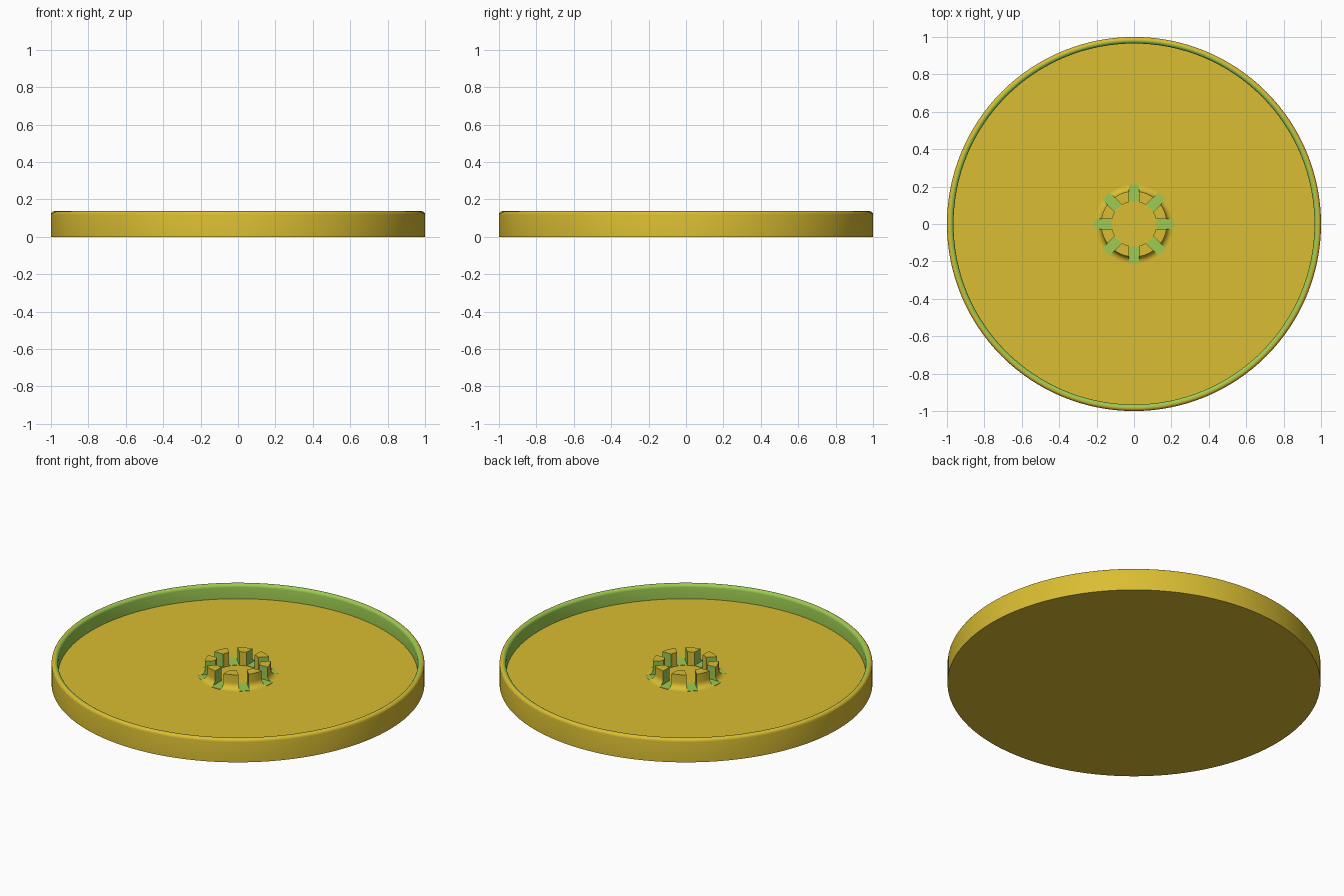
import bpy, bmesh, math

if "Cube" in bpy.data.objects:
    bpy.data.objects.remove(bpy.data.objects["Cube"])

FLOOR, TOP = 0.052, 0.137
R_IN, R_OUT, R_FLARE = 0.12, 0.176, 0.21
NOTCH = 0.055


def material(name, rgb):
    m = bpy.data.materials.new(name)
    m.diffuse_color = (*rgb, 1)
    m.use_nodes = True
    m.node_tree.nodes["Principled BSDF"].inputs["Base Color"].default_value = m.diffuse_color
    return m


MATS = [material("yellow", (0.70, 0.515, 0.032)), material("green", (0.337, 0.597, 0.083))]


def finish(name, bm, rule=None):
    bmesh.ops.remove_doubles(bm, verts=bm.verts[:], dist=1e-5)
    bmesh.ops.recalc_face_normals(bm, faces=bm.faces[:])
    if rule:
        for f in bm.faces:
            f.material_index = rule(f)
    mesh = bpy.data.meshes.new(name)
    bm.to_mesh(mesh)
    bm.free()
    for m in MATS:
        mesh.materials.append(m)
    ob = bpy.data.objects.new(name, mesh)
    bpy.context.collection.objects.link(ob)
    bpy.ops.object.select_all(action='DESELECT')
    ob.select_set(True)
    bpy.context.view_layer.objects.active = ob
    bpy.ops.object.shade_smooth_by_angle(angle=math.radians(32))
    return ob


# Round tray: flat base, low wall with a rounded lip
profile = [(0, 0), (1, 0)]
lip = 0.0175
for i in range(9):
    a = math.pi * i / 8
    profile.append((1 - lip + lip * math.cos(a), TOP - lip + lip * math.sin(a)))
profile += [(1 - 2 * lip, FLOOR), (0, FLOOR)]
bm = bmesh.new()
verts = [bm.verts.new((r, 0, z)) for r, z in profile]
edges = [bm.edges.new(pair) for pair in zip(verts, verts[1:])]
bmesh.ops.spin(bm, geom=verts + edges, cent=(0, 0, 0), axis=(0, 0, 1),
               angle=2 * math.pi, steps=128)


def inner_wall(f):
    c = f.calc_center_median()
    return int(c.z > FLOOR + 0.005 and c.xy.length < 1 - lip)


finish("tray", bm, inner_wall)

# Hub: eight upright teeth with a flared foot, parallel notches between them
foot = R_FLARE - R_OUT
tooth = [(R_IN, FLOOR), (R_IN, TOP - 0.004), (R_OUT, TOP - 0.004)]
for i in range(7):
    a = math.pi / 2 * i / 6
    tooth.append((R_FLARE - foot * math.cos(a), FLOOR + foot - foot * math.sin(a)))
STEPS = 6
bm = bmesh.new()
for k in range(8):
    rows = []
    for t in range(STEPS + 1):
        row = []
        for r, z in tooth:
            gap = math.asin(NOTCH / 2 / r)
            a = k * math.pi / 4 + gap + (math.pi / 4 - 2 * gap) * t / STEPS
            row.append(bm.verts.new((r * math.cos(a), r * math.sin(a), z)))
        rows.append(row)
    n = len(tooth)
    for p, q in zip(rows, rows[1:]):
        for j in range(n):
            bm.faces.new((p[j], p[(j + 1) % n], q[(j + 1) % n], q[j]))
    bm.faces.new(rows[0])
    bm.faces.new(rows[-1])
finish("hub_teeth", bm, lambda f: int(len(f.verts) > 4))

# Green notch floors between the teeth
bm = bmesh.new()
for k in range(8):
    a = k * math.pi / 4
    c, s = math.cos(a), math.sin(a)
    h = NOTCH / 2
    corners = [(R_IN, -h), (R_FLARE, -h), (R_FLARE, h), (R_IN, h)]
    low, high = [[bm.verts.new((x * c - y * s, x * s + y * c, z)) for x, y in corners]
                 for z in (FLOOR - 0.002, FLOOR + 0.002)]
    bm.faces.new(low)
    bm.faces.new(high)
    for j in range(4):
        i = (j + 1) % 4
        bm.faces.new((low[j], low[i], high[i], high[j]))
finish("notch_floors", bm, lambda f: 1)
